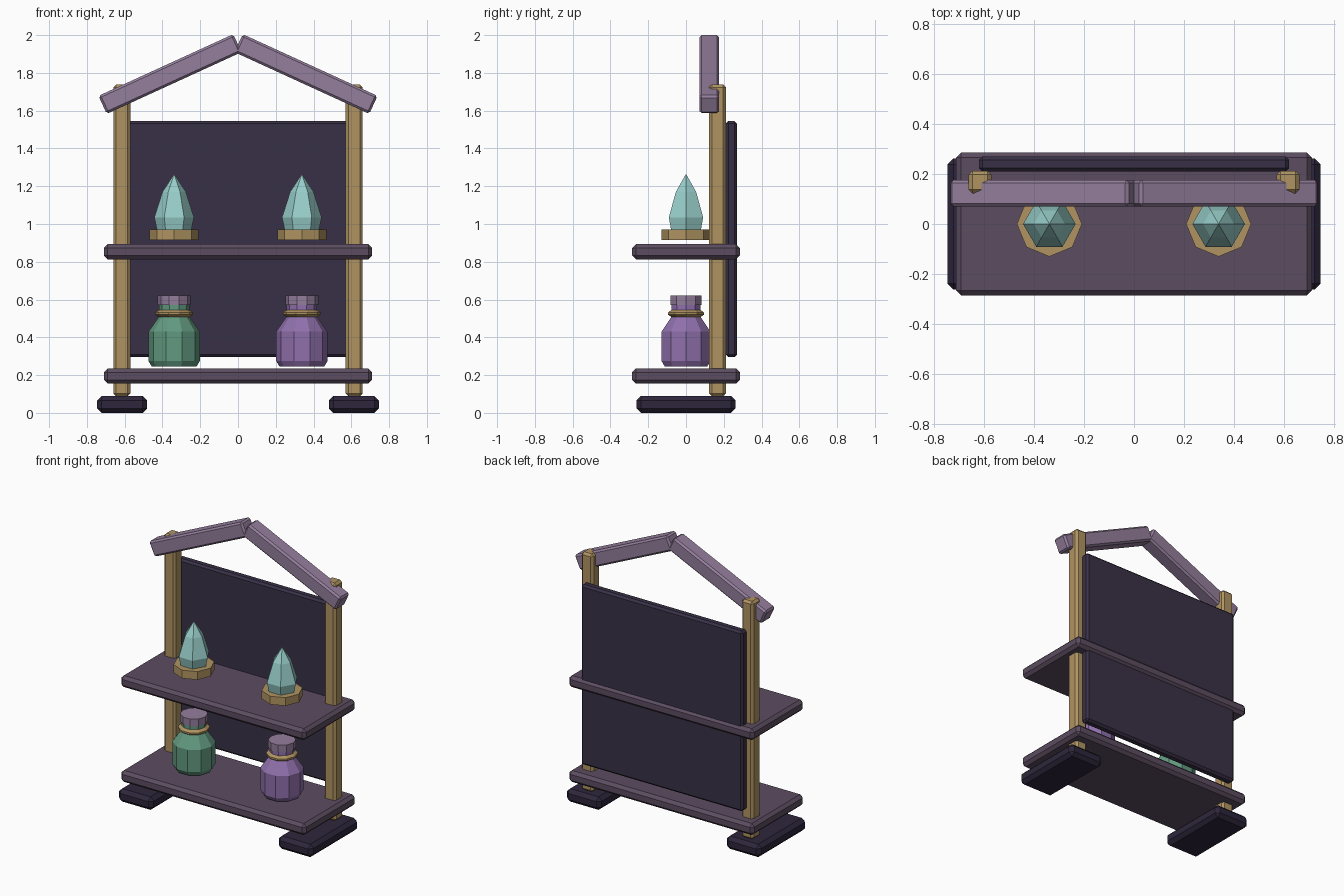
import bpy, bmesh, math

cube = bpy.data.objects.get("Cube")
if cube:
    bpy.data.objects.remove(cube, do_unlink=True)


def material(name, rgb):
    """Flat colour given as 0-255 display values, stored linear."""
    linear = [((c / 255 + 0.055) / 1.055) ** 2.4 for c in rgb]
    m = bpy.data.materials.new(name)
    m.use_nodes = True
    m.diffuse_color = (*linear, 1)
    bsdf = m.node_tree.nodes["Principled BSDF"]
    bsdf.inputs["Base Color"].default_value = (*linear, 1)
    bsdf.inputs["Roughness"].default_value = 0.8
    return m


gold = material("golden wood", (176, 148, 98))
mauve = material("mauve wood", (148, 126, 156))
plum = material("plum wood", (92, 77, 97))
panel_dark = material("dark violet panel", (57, 48, 70))
foot_dark = material("dark foot wood", (46, 38, 60))
green = material("green glass", (98, 154, 128))
purple = material("purple glass", (144, 112, 172))
aqua = material("aqua crystal", (152, 206, 202))


def finish(name, bm, mat, location, tilt=0):
    bmesh.ops.recalc_face_normals(bm, faces=bm.faces[:])
    mesh = bpy.data.meshes.new(name)
    bm.to_mesh(mesh)
    bm.free()
    mesh.materials.append(mat)
    ob = bpy.data.objects.new(name, mesh)
    ob.location = location
    ob.rotation_euler.y = tilt
    bpy.context.collection.objects.link(ob)
    return ob


def board(name, size, location, mat, bevel, tilt=0):
    """Box with chamfered edges."""
    bm = bmesh.new()
    bmesh.ops.create_cube(bm, size=1)
    bmesh.ops.scale(bm, vec=size, verts=bm.verts[:])
    bmesh.ops.bevel(bm, geom=bm.edges[:], offset=bevel, segments=1, affect='EDGES')
    return finish(name, bm, mat, location, tilt)


def turned(name, profile, sides, x, mat):
    """Faceted solid from (radius, height) pairs, capped at both ends."""
    bm = bmesh.new()
    rings = []
    for r, z in profile:
        count = sides if r else 1
        rings.append([bm.verts.new((r * math.cos(math.tau * i / sides),
                                    r * math.sin(math.tau * i / sides), z))
                      for i in range(count)])
    for low, high in zip(rings, rings[1:]):
        for i in range(sides):
            j = (i + 1) % sides
            if len(high) == 1:
                bm.faces.new((low[i], low[j], high[0]))
            else:
                bm.faces.new((low[i], low[j], high[j], high[i]))
    for ring in (rings[0], rings[-1]):
        if len(ring) > 1:
            bm.faces.new(ring)
    return finish(name, bm, mat, (x, 0, 0))


# Shelves and back panel
board("lower_shelf", (1.42, 0.57, 0.08), (0, 0, 0.195), plum, 0.02)
board("upper_shelf", (1.42, 0.57, 0.08), (0, 0, 0.853), plum, 0.02)
board("back_panel", (1.24, 0.06, 1.25), (0, 0.24, 0.92), panel_dark, 0.014)

# Feet, posts, roof beams, bottles and crystals on both sides
for side, label, glass in ((1, "left", purple), (-1, "right", green)):
    board(label + "_foot", (0.265, 0.525, 0.09), (side * 0.613, 0, 0.045), foot_dark, 0.024)
    board(label + "_post", (0.09, 0.09, 1.65), (side * 0.615, 0.167, 0.913), gold, 0.015)
    board(label + "_roof_beam", (0.785, 0.105, 0.105), (side * 0.36, 0.123, 1.794),
          mauve, 0.012, side * math.radians(24.6))

    x = side * 0.338
    turned(label + "_bottle", [(0.118, 0.245), (0.136, 0.275), (0.136, 0.43),
                               (0.08, 0.51), (0.08, 0.575)], 10, x, glass)
    turned(label + "_bottle_ring", [(0.08, 0.507), (0.1, 0.52), (0.1, 0.532),
                                    (0.08, 0.545)], 10, x, gold)
    turned(label + "_bottle_cap", [(0.087, 0.57), (0.087, 0.622)], 10, x, mauve)
    turned(label + "_crystal_base", [(0.13, 0.915), (0.13, 0.972)], 8, x, gold)
    turned(label + "_crystal", [(0.09, 0.965), (0.105, 1.035), (0.062, 1.17),
                                (0, 1.265)], 6, x, aqua)
